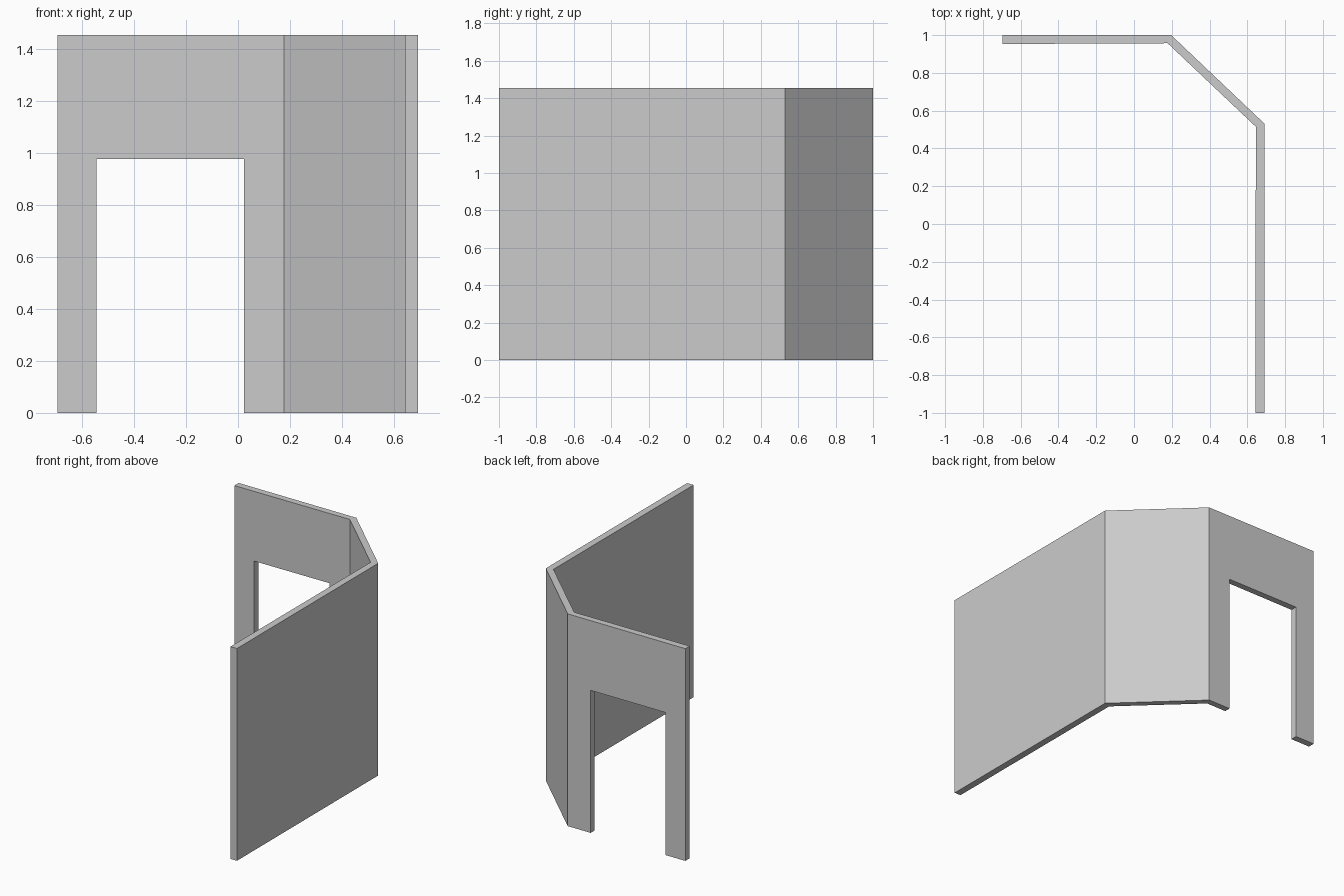
import bpy, bmesh

if "Cube" in bpy.data.objects:
    bpy.data.objects.remove(bpy.data.objects["Cube"])

HEIGHT = 1.455


def prism(name, plan, z0, z1):
    """Extrude a counter-clockwise plan outline from z0 up to z1."""
    bm = bmesh.new()
    base = bm.faces.new([bm.verts.new((x, y, z0)) for x, y in plan])
    top = bmesh.ops.extrude_face_region(bm, geom=[base], use_keep_orig=True)
    verts = [g for g in top["geom"] if isinstance(g, bmesh.types.BMVert)]
    bmesh.ops.translate(bm, verts=verts, vec=(0, 0, z1 - z0))
    bmesh.ops.recalc_face_normals(bm, faces=bm.faces)
    mesh = bpy.data.meshes.new(name)
    bm.to_mesh(mesh)
    bm.free()
    obj = bpy.data.objects.new(name, mesh)
    bpy.context.collection.objects.link(obj)
    return obj


# Continuous wall: doorway wall, angled corner, long side wall
outer = [(0.692, -1.0), (0.692, 0.53), (0.197, 1.0), (-0.695, 1.0)]
inner = [(-0.695, 0.953), (0.178, 0.957), (0.645, 0.515), (0.643, -1.0)]
wall = prism("wall", outer + inner, 0, HEIGHT)

# Doorway opening
cutter = prism("doorway_cutter",
               [(-0.545, 0.9), (0.023, 0.9), (0.023, 1.1), (-0.545, 1.1)],
               -0.2, 0.977)
cutter.hide_render = True
cutter.display_type = 'WIRE'

cut = wall.modifiers.new("doorway", 'BOOLEAN')
cut.operation = 'DIFFERENCE'
cut.solver = 'EXACT'
cut.object = cutter

# Apply the cut and discard the helper
bpy.context.view_layer.objects.active = wall
bpy.ops.object.modifier_apply(modifier=cut.name)
bpy.data.objects.remove(cutter)
